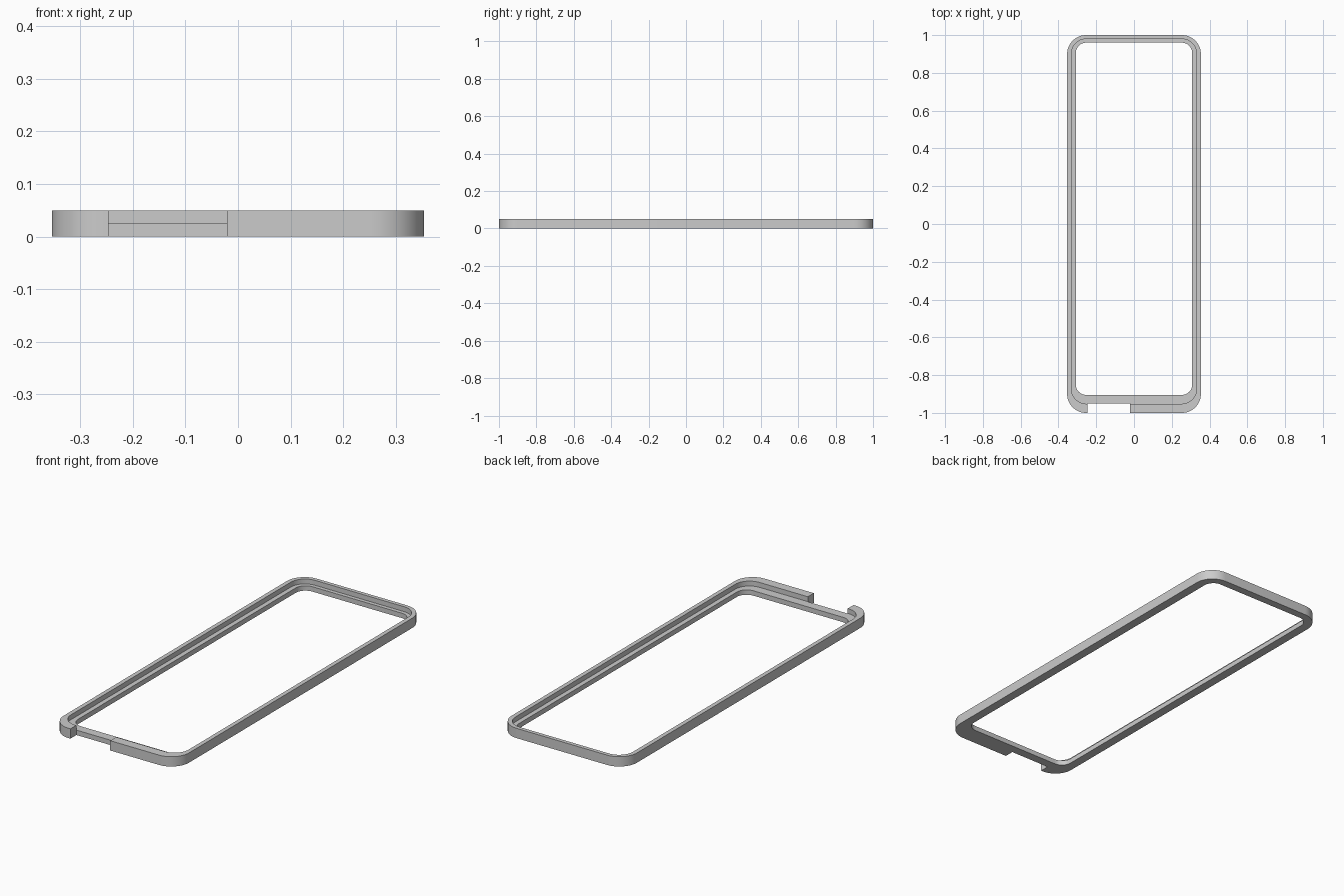
import bpy, bmesh
from math import sin, cos, pi, radians

cube = bpy.data.objects.get("Cube")
if cube:
    bpy.data.objects.remove(cube, do_unlink=True)

grey = bpy.data.materials.new("plain_grey")
colour = (0.6, 0.6, 0.6, 1)
grey.diffuse_color = colour
grey.use_nodes = True
grey.node_tree.nodes["Principled BSDF"].inputs["Base Color"].default_value = colour

HEIGHT, LEDGE = 0.05, 0.025
STEPS = 12


def rounded_loop(bm, half_x, y_min, y_max, radius, z):
    """Ring of vertices around a rounded rectangle."""
    hx = half_x - radius
    centres = [(hx, y_max - radius), (-hx, y_max - radius),
               (-hx, y_min + radius), (hx, y_min + radius)]
    ring = []
    for corner, (cx, cy) in enumerate(centres):
        for i in range(STEPS + 1):
            a = (corner + i / STEPS) * pi / 2
            ring.append(bm.verts.new((cx + radius * cos(a), cy + radius * sin(a), z)))
    return ring


# Frame: outer wall, rim, recess wall, ledge and opening, wider at the front
outer = (0.354, -1, 1, 0.1)
recess = (0.332, -0.952, 0.98, 0.08)
opening = (0.308, -0.905, 0.96, 0.055)
section = [(outer, 0), (outer, HEIGHT), (recess, HEIGHT),
           (recess, LEDGE), (opening, LEDGE), (opening, 0)]

bm = bmesh.new()
rings = [rounded_loop(bm, *shape, z) for shape, z in section]
for k, ring in enumerate(rings):
    nxt = rings[(k + 1) % len(rings)]
    for i in range(len(ring)):
        j = (i + 1) % len(ring)
        bm.faces.new((ring[i], ring[j], nxt[j], nxt[i]))
bmesh.ops.recalc_face_normals(bm, faces=bm.faces)
mesh = bpy.data.meshes.new("stepped_frame")
bm.to_mesh(mesh)
bm.free()
mesh.materials.append(grey)
frame = bpy.data.objects.new("stepped_frame", mesh)
bpy.context.collection.objects.link(frame)

# Notch through the front wall, down to the ledge strip
x0, x1, y0, y1 = -0.246, -0.021, -1.1, -0.951
bpy.ops.mesh.primitive_cube_add(size=1, location=((x0 + x1) / 2, (y0 + y1) / 2, LEDGE))
cutter = bpy.context.object
cutter.name = "notch_cutter"
cutter.scale = (x1 - x0, y1 - y0, 0.2)
cutter.data.materials.append(grey)
cutter.hide_render = True

# Apply the cut and drop the cutter
bpy.ops.object.select_all(action="DESELECT")
bpy.context.view_layer.objects.active = frame
frame.select_set(True)
cut = frame.modifiers.new("notch", "BOOLEAN")
cut.operation = "DIFFERENCE"
cut.solver = "EXACT"
cut.object = cutter
bpy.ops.object.modifier_apply(modifier=cut.name)
bpy.data.objects.remove(cutter, do_unlink=True)
bpy.ops.object.shade_smooth_by_angle(angle=radians(30))
